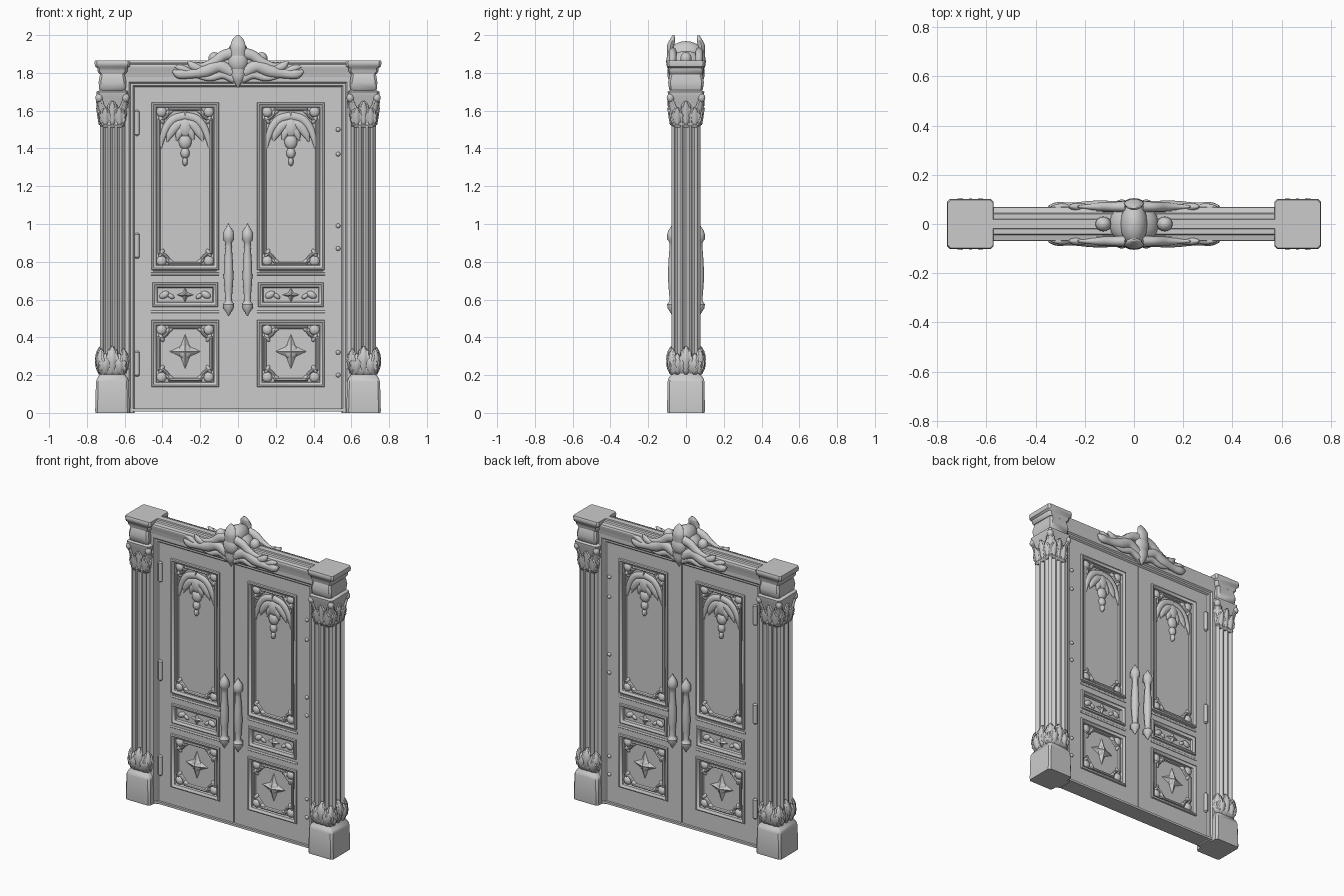
import bpy, bmesh, math
from mathutils import Vector, Matrix
from math import sin, cos, pi

if "Cube" in bpy.data.objects:
    bpy.data.objects.remove(bpy.data.objects["Cube"])

def build(name, verts, faces, mx=True, my=True, angle=38, thick=0):
    me = bpy.data.meshes.new(name)
    me.from_pydata(verts, [], faces)
    bm = bmesh.new(); bm.from_mesh(me)
    bmesh.ops.recalc_face_normals(bm, faces=bm.faces)
    bm.to_mesh(me); bm.free()
    me.polygons.foreach_set("use_smooth", [True] * len(me.polygons))
    me.set_sharp_from_angle(angle=math.radians(angle))
    ob = bpy.data.objects.new(name, me)
    bpy.context.collection.objects.link(ob)
    if thick:
        s = ob.modifiers.new("thickness", 'SOLIDIFY'); s.thickness = thick; s.offset = 0
    if mx or my:
        m = ob.modifiers.new("mirror", 'MIRROR')
        m.use_axis = (mx, my, False); m.use_mirror_merge = False
    return ob

def skin(name, rings, caps=True, wrap=False, **kw):
    n, m = len(rings[0]), len(rings)
    faces = [(i*n+j, i*n+(j+1) % n, (i+1) % m*n+(j+1) % n, (i+1) % m*n+j)
             for i in range(m if wrap else m-1) for j in range(n)]
    if caps and not wrap:
        faces += [tuple(range(n)), tuple(range((m-1)*n, m*n))]
    return build(name, [p for r in rings for p in r], faces, **kw)

def loft(name, cx, cy, levels, n=0, **kw):
    """Stack of (z, hx, hy) levels: chamfered rectangles, or n-sided ellipses."""
    rings = []
    for z, hx, hy in levels:
        if n:
            rings.append([(cx+hx*cos(2*pi*i/n), cy+hy*sin(2*pi*i/n), z) for i in range(n)])
        else:
            c = .012
            q = [(hx, hy-c), (hx-c, hy), (c-hx, hy), (-hx, hy-c), (-hx, c-hy), (c-hx, -hy), (hx-c, -hy), (hx, c-hy)]
            rings.append([(cx+a, cy+b, z) for a, b in q])
    return skin(name, rings, **kw)

def box(name, x0, x1, z0, z1, y, y1=None, mx=True, my=False):
    y1 = y if y1 is None else y1
    return skin(name, [[(x0, -y, z), (x1, -y, z), (x1, y1, z), (x0, y1, z)] for z in (z0, z1)], mx=mx, my=my)

def sweep(name, path, prof, closed=True, **kw):
    """Mitred moulding: prof is (inward offset, y) along a path in x-z."""
    P = [Vector(p) for p in path]; rings = []; n = len(P)
    for i, p in enumerate(P):
        a = (p-P[i-1]) if closed or i else P[1]-p
        b = (P[(i+1) % n]-p) if closed or i < n-1 else a
        na, nb = [Vector((-d.y, d.x)).normalized() for d in (a, b)]
        m = (na+nb)/(1+na.dot(nb))
        rings.append([(p.x+m.x*d, y, p.y+m.y*d) for d, y in prof])
    return skin(name, rings, wrap=closed, **kw)

def rect(x0, x1, z0, z1):
    return [(x0, z0), (x1, z0), (x1, z1), (x0, z1)]

def notched(x0, x1, z0, z1, r):
    return [(x+r*cos(math.radians(a-k*15)), z+r*sin(math.radians(a-k*15)))
            for (x, z), a in zip(rect(x0, x1, z0, z1), (90, 180, 270, 360)) for k in range(7)]

def tube(name, pts, k=.6, n=10, **kw):
    """Tapered scroll through (x, y, z, radius), flattened by k in y."""
    P = [Vector(p) for p in pts]; P = [2*P[0]-P[1]]+P+[2*P[-1]-P[-2]]; c = []
    for i in range(1, len(P)-2):
        for s in range(6):
            t = s/6; a, b, d, e = P[i-1:i+3]
            c.append(.5*(2*b+(d-a)*t+(2*a-5*b+4*d-e)*t*t+(3*b-a-3*d+e)*t**3))
    c.append(P[-2]); rings = []
    for i, p in enumerate(c):
        t = c[min(i+1, len(c)-1)]-c[max(i-1, 0)]
        u = Vector((-t.z, t.x)).normalized()
        rings.append([(p.x+p.w*cos(2*pi*j/n)*u.x, p.y+p.w*k*sin(2*pi*j/n), p.z+p.w*cos(2*pi*j/n)*u.y) for j in range(n)])
    return skin(name, rings, angle=60, **kw)

def blob(name, loc, scale, rot=0, **kw):
    M = Matrix.Translation(loc) @ Matrix.Rotation(rot, 4, 'Y') @ Matrix.Diagonal((*scale, 1))
    rings = [[M @ Vector((sin(a)*cos(2*pi*j/16), sin(a)*sin(2*pi*j/16), cos(a))) for j in range(16)]
             for a in [.02+(pi-.04)*i/10 for i in range(11)]]
    return skin(name, rings, angle=60, **kw)

def leaf(name, o, ang, h, w, flare, bulge, **kw):
    """Ribbed leaf rising from o, leaning out towards ang."""
    V, F, A, B = [], [], 9, 9
    for i in range(A):
        t = i/(A-1)
        wid = w*max(sin(pi*(.2+.8*t)), .02)**.7*(1+.12*cos(i*pi))
        for j in range(B):
            s = 2*j/(B-1)-1
            d = flare*t*t+bulge*sin(pi*t)+.007*cos(s*pi*1.5)*(1-t*.5)
            V.append((o[0]+cos(ang)*d-sin(ang)*s*wid, o[1]+sin(ang)*d+cos(ang)*s*wid,
                      o[2]+h*(t-.12*t**6)))
    F = [(i*B+j, i*B+j+1, (i+1)*B+j+1, (i+1)*B+j) for i in range(A-1) for j in range(B-1)]
    return build(name, V, F, angle=70, thick=.01, **kw)

def star(name, x, y, z, w, h, d):
    V = [(x, y-d, z)]+[(x+w*r*cos(i*pi/4), y, z+h*r*sin(i*pi/4)) for i in range(8) for r in [1 if i % 2 == 0 else .42]]
    build(name, V, [(0, i+1, (i+1) % 8+1) for i in range(8)]+[tuple(range(1, 9))], angle=20)

# Side pilasters
C = -.665
loft("plinth", C, 0, [(0, .09, .098), (.012, .091, .1), (.165, .087, .098), (.185, .08, .092), (.2, .068, .08), (.23, .062, .075)], my=False)
ring = []
hx, hy, N = .066, .077, 3
for k, (a, b) in enumerate([(hx, hy), (hy, hx)]*2):
    ca, sa = round(cos(k*pi/2)), round(sin(k*pi/2))
    fw = (2*a-.02)/N
    for f in range(N):
        for s in range(7):
            u = -a+.01+fw*f+.005+(fw-.01)*s/6
            v = -b+.016*sin(pi*s/6)
            ring.append((C+u*ca-v*sa, u*sa+v*ca))
skin("fluted_shaft", [[(x, y, z) for x, y in ring] for z in (.22, 1.6)], my=False, angle=25)
loft("base_ring", C, 0, [(.2, .06, .078), (.215, .068, .088), (.24, .066, .09), (.29, .06, .078)], my=False)
loft("capital_core", C, 0, [(1.51, .06, .072), (1.525, .068, .08), (1.545, .062, .075), (1.64, .068, .08),
     (1.675, .083, .094), (1.7, .084, .097), (1.71, .066, .08)], my=False)
loft("capital_neck", C, 0, [(1.7, .062, .078), (1.715, .07, .09), (1.75, .073, .095), (1.785, .067, .088), (1.81, .064, .08)], my=False)
loft("column_cornice", C, 0, [(1.795, .07, .085), (1.81, .08, .09), (1.825, .08, .092), (1.835, .092, .1),
     (1.855, .095, .102), (1.866, .092, .098)], my=False)
for k in range(4):
    a = k*pi/2
    r, w = (.06, .075) if k % 2 == 0 else (.073, .06)
    for s in (-1, 0, 1):
        o = (C+cos(a)*r-sin(a)*s*w*.62, sin(a)*r+cos(a)*s*w*.62)
        leaf("base_leaf", (*o, .205), a, .165 if s == 0 else .12, .034, -.002, .022, my=False)
        leaf("capital_leaf", (*o, 1.525), a, .1 if s else .14, .03, .018, .006, my=False)
    b = a+pi/4
    o = (C+(1 if cos(b) > 0 else -1)*.056, (1 if sin(b) > 0 else -1)*.068)
    leaf("base_corner_leaf", (*o, .205), b, .15, .03, 0, .018, my=False)
    leaf("capital_corner_leaf", (*o, 1.55), b, .13, .03, .032, .0, my=False)
    blob("capital_volute", (o[0]+cos(b)*.02, o[1]+sin(b)*.02, 1.668), (.02, .02, .024), my=False)

# Door frame and lintel
fp = [(0, .04), (.008, .05), (.02, .05), (.028, .058), (.065, .058)]
sweep("architrave", [(.548, 0), (.548, 1.725), (-.548, 1.725), (-.548, 0)],
      [(-d, y) for d, y in fp]+[(-d, -y) for d, y in reversed(fp)], closed=False, mx=False, my=False)
lp = [(.055, 1.77), (.06, 1.785), (.06, 1.795), (.067, 1.815), (.07, 1.835), (.067, 1.845), (.045, 1.85), (.04, 1.858), (.02, 1.858), (.018, 1.866)]
sec = lp+[(-y, z) for y, z in reversed(lp)]
skin("lintel_cornice", [[(x, y, z) for y, z in sec] for x in (-.6, .6)], mx=False, my=False, angle=25)
box("threshold", -.58, .58, .008, .022, .055, mx=False)

# Door leaves
box("door_field", -.55, -.002, .015, 1.73, .027)
box("seam_core", -.01, .01, .015, 1.73, .034, mx=False)
for x0, x1 in ((-.55, -.45), (-.115, -.003)):
    box("door_stile", x0, x1, .016, 1.73, .04)
for z0, z1 in ((.016, .15), (.48, .565), (.685, .75), (1.63, 1.73)):
    box("door_rail", -.45, -.115, z0, z1, .04)
for z in (.535, .735):
    tube("rail_bead", [(-.46, -.04, z, .007), (-.28, -.04, z, .007), (-.1, -.04, z, .007)], k=.8)

# Panel mouldings, corner rosettes and ornaments
bold = [(0, -.035), (.004, -.049), (.012, -.052), (.018, -.046), (.026, -.042), (.03, -.025), (0, -.025)]
fine = [(0, -.025), (.002, -.038), (.008, -.042), (.014, -.038), (.018, -.025)]
F, X = -.027, -.28
sweep("upper_panel_moulding", rect(-.46, -.1, .755, 1.645), bold)
sweep("middle_panel_moulding", rect(-.455, -.105, .558, .692), bold)
sweep("lower_panel_moulding", rect(-.46, -.1, .135, .492), bold)
for part, z0, z1 in (("upper", .782, 1.615), ("lower", .167, .462)):
    sweep(part+"_inner_moulding", notched(-.427, -.133, z0, z1, .058), fine)
    for x, sx in ((-.427, 1), (-.133, -1)):
        for z, sz in ((z0, 1), (z1, -1)):
            blob("corner_rosette", (x+sx*.022, F, z+sz*.022), (.027, .018, .027))
            blob("corner_leaf", (x+sx*.064, F, z+sz*.022), (.024, .014, .012), sx*sz*.5)
            blob("corner_leaf", (x+sx*.022, F, z+sz*.064), (.012, .014, .024), sx*sz*.5)
star("lower_star", X, F, .325, .082, .092, .03)
blob("star_boss", (X, F, .325), (.035, .022, .04))
star("middle_star", X, F, .625, .045, .038, .022)
for s in (-1, 1):
    blob("middle_leaf", (X+s*.11, F, .625), (.028, .015, .018), s*.5)
    blob("middle_leaf_tip", (X+s*.075, F, .618), (.02, .011, .012), -s*.6)
    tube("swag_arch", [(X+s*x, F-.004, z, r) for x, z, r in
         ((.128, 1.4, .004), (.122, 1.45, .014), (.1, 1.51, .02), (.06, 1.555, .022), (0, 1.572, .022))])
    tube("swag_leaf", [(X+s*x, F-.004, z, r) for x, z, r in
         ((0, 1.54, .02), (.045, 1.52, .026), (.08, 1.475, .02), (.095, 1.435, .003))])
    tube("swag_inner_leaf", [(X+s*x, F-.006, z, r) for x, z, r in
         ((0, 1.52, .02), (.03, 1.48, .02), (.045, 1.44, .003))])
for z, w, h in ((1.51, .04, .055), (1.435, .034, .04), (1.375, .024, .03), (1.33, .014, .024)):
    blob("swag_pendant", (X, F, z), (w, .024, h))

# Pull handles on both faces
loft("pull_handle", .05, -.07, [(z, r, r) for z, r in ((.512, .002), (.53, .012), (.555, .028), (.575, .03), (.588, .02),
     (.6, .017), (.65, .021), (.72, .026), (.8, .023), (.88, .017), (.905, .019), (.92, .03), (.945, .03),
     (.965, .024), (.985, .01), (1.002, .002))], n=16)
for z in (.57, .935):
    box("handle_mount", .036, .064, z-.014, z+.014, .065, -.03, my=True)

# Hinges on one edge, strike knobs on the other
for z in (.26, .885, 1.535):
    loft("hinge", -.535, -.042, [(z-.068, .006, .006), (z-.06, .014, .013), (z+.06, .014, .013), (z+.068, .006, .006)], n=12, mx=False)
for z in (.2, .32, .87, .99, 1.37, 1.5):
    blob("strike_knob", (.53, -.04, z), (.012, .012, .012), mx=False)

# Crest above the doors
outline = [(0, 1.735), (.035, 1.75), (.09, 1.775), (.17, 1.768), (.25, 1.785), (.325, 1.785), (.335, 1.82), (.27, 1.83),
           (.19, 1.84), (.12, 1.87), (.07, 1.9), (0, 1.92)]
skin("crest_plate", [[(x, y, z) for x, z in outline] for y in (-.05, -.074)])
blob("crest_body", (0, 0, 1.86), (.1, .09, .065), mx=False, my=False)
blob("crest_crown", (0, 0, 1.9), (.056, .092, .068), mx=False, my=False)
blob("crest_jewel", (0, -.07, 1.86), (.053, .035, .058), mx=False)
tube("crest_finial", [(0, -.08, 1.89, .04), (0, -.082, 1.94, .04), (0, -.072, 1.975, .03), (0, -.066, 2.0, .008)], k=.5, mx=False)
tube("crest_drop", [(0, -.07, 1.82, .05), (0, -.078, 1.77, .03), (0, -.07, 1.722, .004)], mx=False)
blob("crest_side_bud", (.125, 0, 1.875), (.032, .03, .035), my=False)
for part, pts in (
        ("main", ((.03, 1.8, .03), (.1, 1.835, .034), (.17, 1.81, .034), (.25, 1.795, .024), (.31, 1.795, .026), (.345, 1.81, .008))),
        ("upper", ((.03, 1.905, .03), (.08, 1.89, .028), (.13, 1.855, .025), (.19, 1.84, .014), (.23, 1.855, .005))),
        ("lower", ((.02, 1.765, .022), (.08, 1.79, .022), (.15, 1.772, .016), (.23, 1.782, .006))),
        ("tip", ((.18, 1.815, .016), (.235, 1.835, .022), (.265, 1.862, .006))),
        ("end", ((.25, 1.805, .014), (.3, 1.825, .018), (.335, 1.835, .005)))):
    tube("crest_scroll_"+part, [(x, -.07, z, r) for x, z, r in pts], k=.75)
